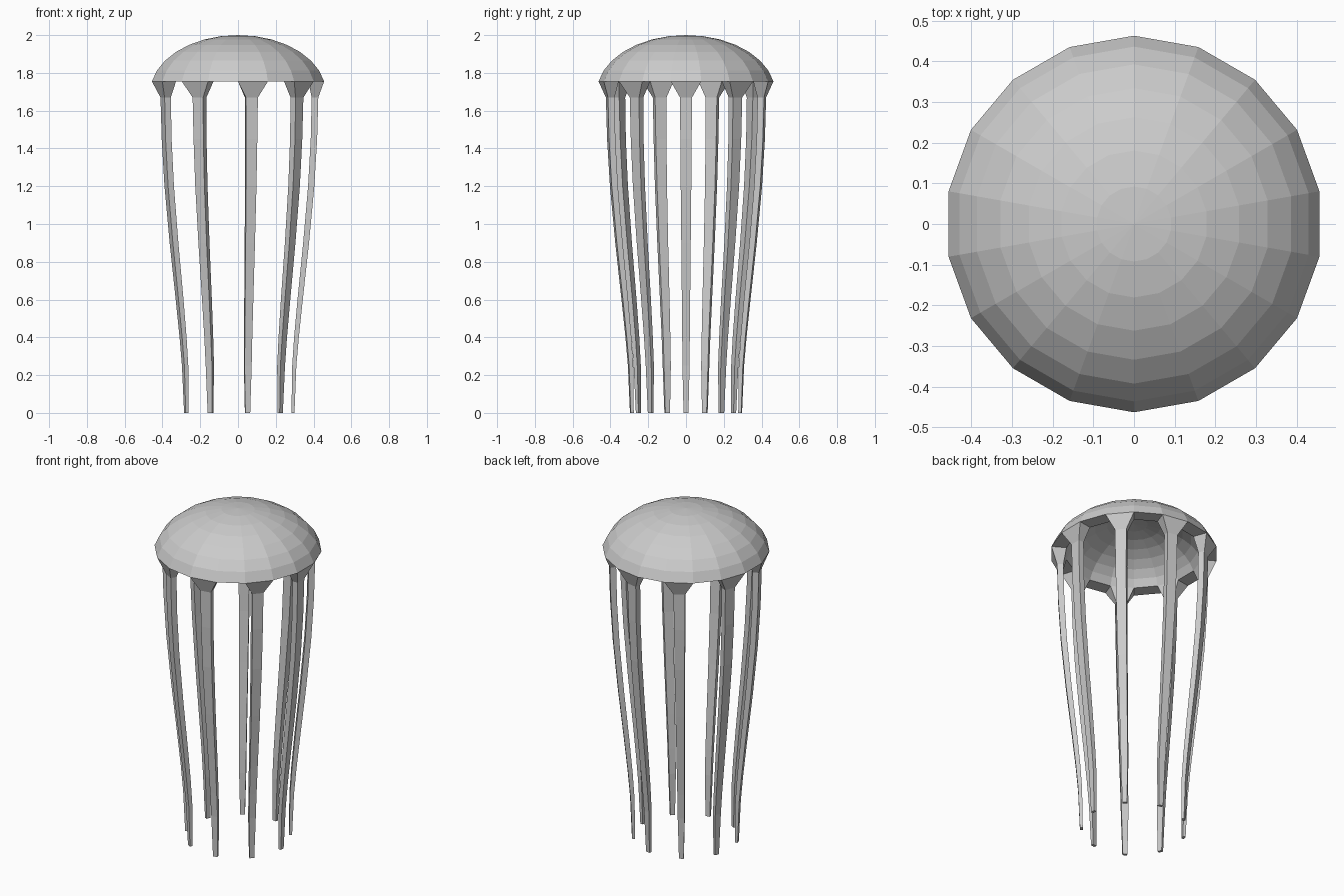
import bpy, bmesh
from math import sin, cos, radians

if "Cube" in bpy.data.objects:
    bpy.data.objects.remove(bpy.data.objects["Cube"])

SIDES = 18
RIM_Z, TOP_Z = 1.755, 2.0
R_OUT, R_IN = 0.463, 0.379


def finish(name, bm):
    bmesh.ops.remove_doubles(bm, verts=bm.verts, dist=1e-5)
    bmesh.ops.recalc_face_normals(bm, faces=bm.faces)
    mesh = bpy.data.meshes.new(name)
    bm.to_mesh(mesh)
    bm.free()
    obj = bpy.data.objects.new(name, mesh)
    bpy.context.collection.objects.link(obj)
    return obj


def cap_rings(bm, radius, height):
    """Rings of a flattened sphere cap, rim first, ending in a pole vertex."""
    edge = radians(78.75)
    rings = []
    for k in range(7, 0, -1):
        t = radians(11.25 * k)
        r = radius * sin(t) / sin(edge)
        z = RIM_Z + height * (cos(t) - cos(edge)) / (1 - cos(edge))
        rings.append([bm.verts.new((r * cos(radians(20 * i - 10)),
                                    r * sin(radians(20 * i - 10)), z))
                      for i in range(SIDES)])
    pole = bm.verts.new((0, 0, RIM_Z + height))
    for i in range(SIDES):
        j = (i + 1) % SIDES
        for a, b in zip(rings, rings[1:]):
            bm.faces.new((a[i], a[j], b[j], b[i]))
        bm.faces.new((rings[-1][i], rings[-1][j], pole))
    return rings[0]


# Hollow bell; every other rim face is left open for a tentacle
bm = bmesh.new()
outer = cap_rings(bm, R_OUT, TOP_Z - RIM_Z)
inner = cap_rings(bm, R_IN, 0.19)
for i in range(1, SIDES, 2):
    j = (i + 1) % SIDES
    bm.faces.new((outer[i], outer[j], inner[j], inner[i]))

# Tentacle sections: z, inner radius, outer radius, half width
sections = [(1.67, 0.390, 0.425, 0.032), (1.45, 0.385, 0.419, 0.030),
            (1.20, 0.371, 0.404, 0.028), (0.90, 0.345, 0.376, 0.025),
            (0.60, 0.315, 0.343, 0.022), (0.40, 0.297, 0.322, 0.020),
            (0.25, 0.287, 0.309, 0.019), (0.00, 0.283, 0.299, 0.013)]
c, s = cos(radians(10)), sin(radians(10))


# Nine tentacles flaring out to meet the rim
for n in range(SIDES // 2):
    a = radians(40 * n)

    def ring(z, ri, ro, wi, wo):
        pts = [(ri, -wi), (ro, -wo), (ro, wo), (ri, wi)]
        return [bm.verts.new((x * cos(a) - y * sin(a),
                              x * sin(a) + y * cos(a), z)) for x, y in pts]

    rings = [ring(RIM_Z, R_IN * c, R_OUT * c, R_IN * s, R_OUT * s)]
    rings += [ring(z, ri, ro, w, w) for z, ri, ro, w in sections]
    for p, q in zip(rings, rings[1:]):
        for i in range(4):
            j = (i + 1) % 4
            bm.faces.new((p[i], p[j], q[j], q[i]))
    bm.faces.new(rings[-1])

finish("bell_with_tentacles", bm)
